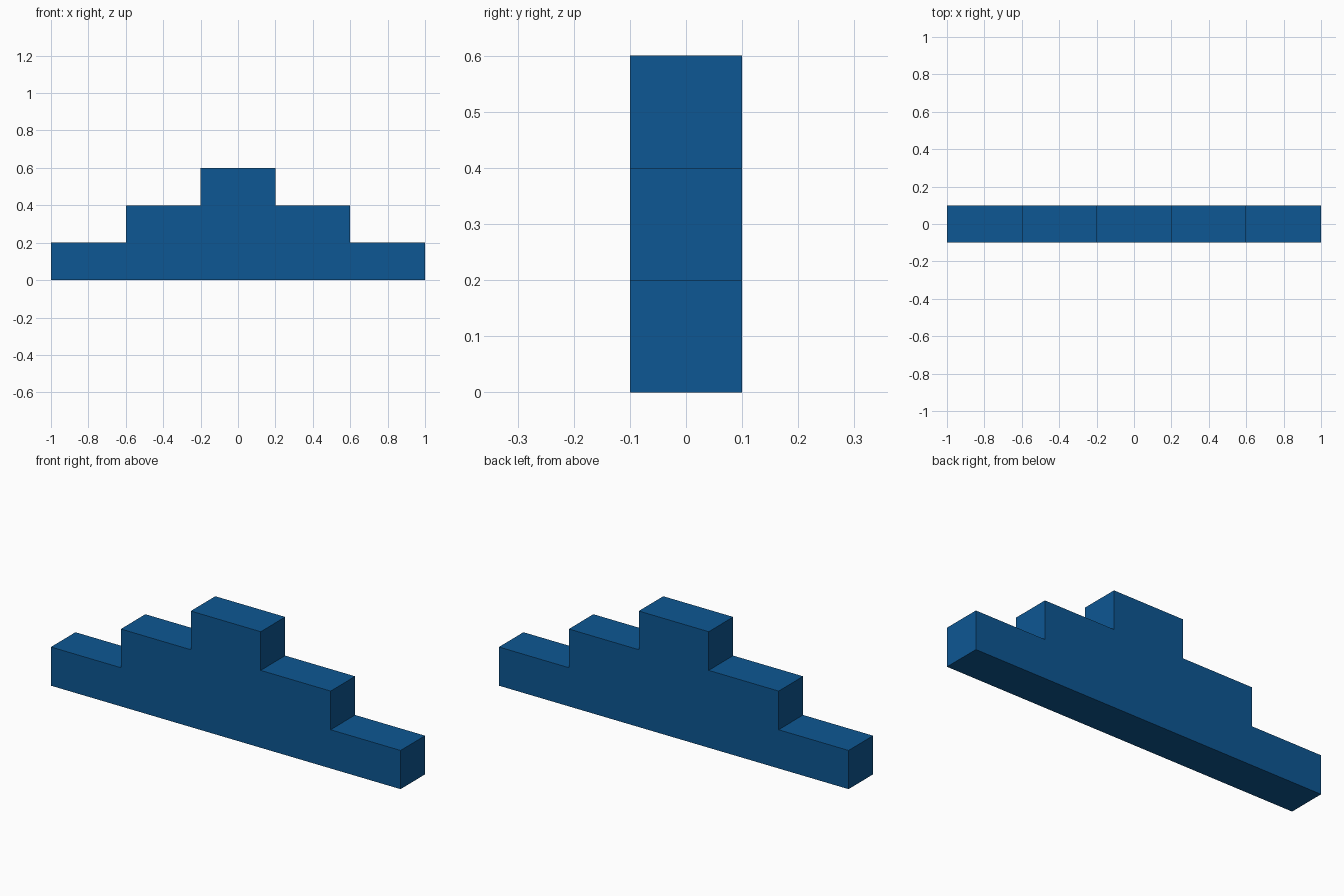
import bpy, bmesh

if "Cube" in bpy.data.objects:
    bpy.data.objects.remove(bpy.data.objects["Cube"])

# Single flat blue
blue = bpy.data.materials.new("blue")
blue.diffuse_color = (0.004, 0.095, 0.292, 1.0)
blue.use_nodes = True
blue.node_tree.nodes["Principled BSDF"].inputs["Base Color"].default_value = blue.diffuse_color

STEP_H, HALF_DEPTH = 0.2, 0.1
HALF_WIDTHS = [1.0, 0.6, 0.2]          # bottom to top

# Right half of the stepped outline, then mirrored to the left
right = []
for i, w in enumerate(HALF_WIDTHS):
    right += [(w, i * STEP_H), (w, (i + 1) * STEP_H)]
outline = right + [(-x, z) for x, z in reversed(right)]

# Stepped block: outline face extruded from front to back
bm = bmesh.new()
face = bm.faces.new([bm.verts.new((x, -HALF_DEPTH, z)) for x, z in outline])
ext = bmesh.ops.extrude_face_region(bm, geom=[face], use_keep_orig=True)
verts = [g for g in ext["geom"] if isinstance(g, bmesh.types.BMVert)]
bmesh.ops.translate(bm, verts=verts, vec=(0, 2 * HALF_DEPTH, 0))
bmesh.ops.recalc_face_normals(bm, faces=bm.faces[:])

mesh = bpy.data.meshes.new("stepped_block")
bm.to_mesh(mesh)
bm.free()
mesh.materials.append(blue)
block = bpy.data.objects.new("stepped_block", mesh)
bpy.context.collection.objects.link(block)
